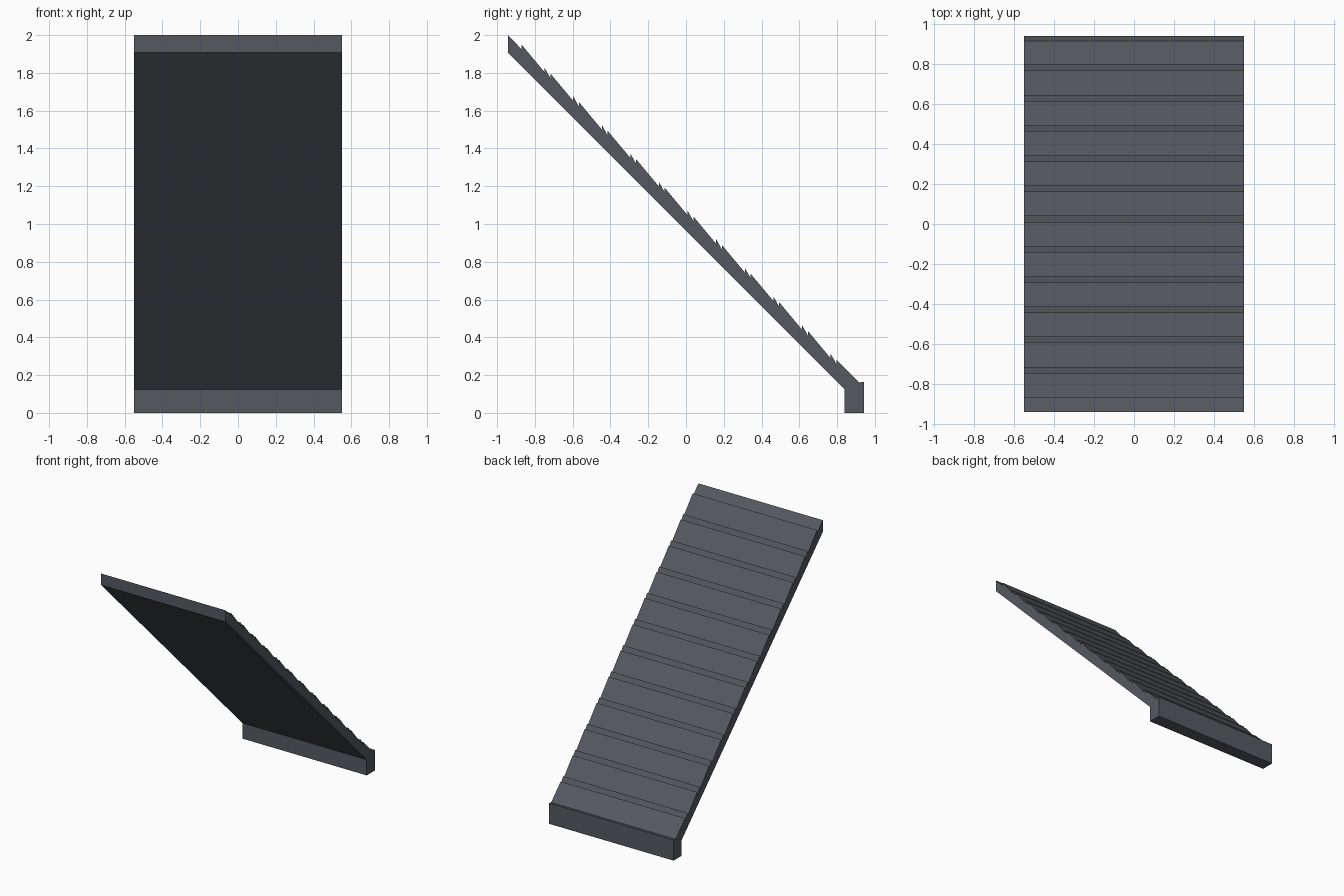
import bpy, bmesh

if "Cube" in bpy.data.objects:
    bpy.data.objects.remove(bpy.data.objects["Cube"])

HALF_WIDTH = 0.55
PLANKS = 12
PITCH = 0.1515        # plank spacing along y
PLANK = 0.121         # plank length along y
BASE, RAISED = 1.055, 1.079   # y + z on the groove floor and on the plank faces

# Side profile (y, z): upper end, sloped underside, foot
profile = [(-0.943, 2.0), (-0.943, 1.908), (0.84, 0.125), (0.84, 0.0),
           (0.943, 0.0), (0.943, 0.165)]

# Raised planks from the foot back up to the top
for i in reversed(range(PLANKS)):
    start = -0.87 + i * PITCH
    end = start + PLANK
    profile.append((end, RAISED - end))
    if i < PLANKS - 1:
        profile.append((end, BASE - end))
    profile.append((start, RAISED - start))
    profile.append((start, BASE - start))

# Extrude the profile across the width
bm = bmesh.new()
side = bm.faces.new([bm.verts.new((-HALF_WIDTH, y, z)) for y, z in profile])
result = bmesh.ops.extrude_face_region(bm, geom=[side])
moved = [v for v in result["geom"] if isinstance(v, bmesh.types.BMVert)]
bmesh.ops.translate(bm, verts=moved, vec=(2 * HALF_WIDTH, 0, 0))
bmesh.ops.recalc_face_normals(bm, faces=bm.faces)

mesh = bpy.data.meshes.new("plank_ramp")
bm.to_mesh(mesh)
bm.free()
ramp = bpy.data.objects.new("plank_ramp", mesh)
bpy.context.collection.objects.link(ramp)

# Dark grey finish
mat = bpy.data.materials.new("dark_grey")
mat.diffuse_color = (0.09, 0.1, 0.115, 1)
mat.use_nodes = True
mat.node_tree.nodes["Principled BSDF"].inputs["Base Color"].default_value = mat.diffuse_color
mesh.materials.append(mat)
